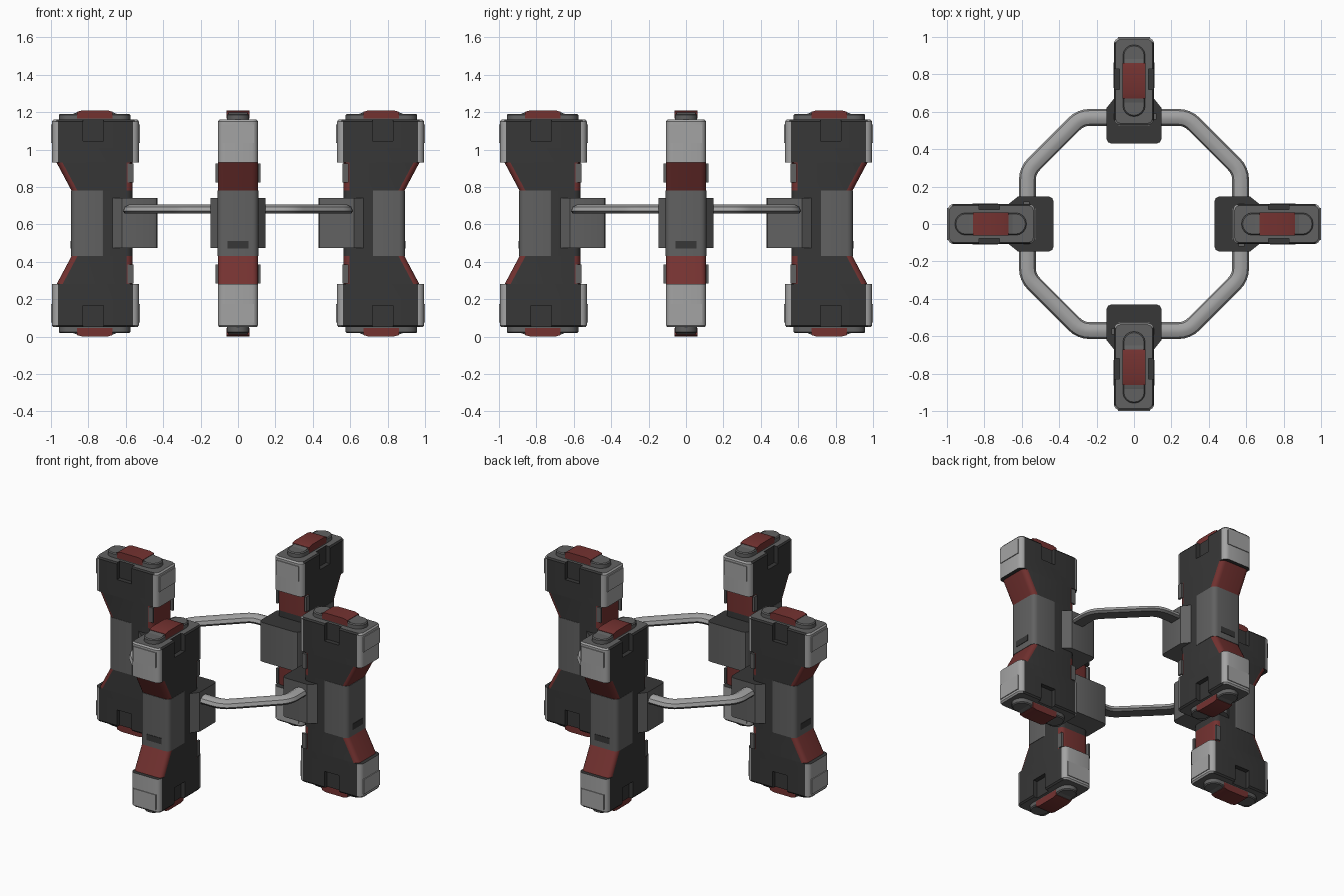
import bpy, bmesh, math
from mathutils import Matrix, Vector

if "Cube" in bpy.data.objects:
    bpy.data.objects.remove(bpy.data.objects["Cube"])

C = 0.605          # mid height, every pylon is mirrored about it
W = 0.107          # half thickness of a pylon


def material(name, rgb):
    m = bpy.data.materials.new(name)
    m.diffuse_color = (*rgb, 1)
    m.use_nodes = True
    m.node_tree.nodes["Principled BSDF"].inputs["Base Color"].default_value = m.diffuse_color
    return m


DARK = material("charcoal", (0.038, 0.038, 0.038))
GREY = material("mid grey", (0.12, 0.12, 0.12))
LIGHT = material("light grey", (0.37, 0.37, 0.37))
RED = material("dark red", (0.175, 0.032, 0.03))
MATS = [DARK, GREY, LIGHT, RED]
D, G, L, R = range(4)
pylon_parts = []


def finish(bm, name, rule, pylon=True):
    """Make an object, rule(face normal, face centre) gives the colour."""
    bmesh.ops.recalc_face_normals(bm, faces=bm.faces)
    for f in bm.faces:
        f.material_index = rule(f.normal, f.calc_center_median()) if callable(rule) else rule
    me = bpy.data.meshes.new(name)
    bm.to_mesh(me)
    bm.free()
    for m in MATS:
        me.materials.append(m)
    ob = bpy.data.objects.new(name, me)
    bpy.context.collection.objects.link(ob)
    if pylon:
        pylon_parts.append(ob)
    return ob


def rounded(x0, x1, w, r, n=4):
    pts = []
    for cx, cy, a0 in ((x1 - r, w - r, 0), (x0 + r, w - r, 90),
                       (x0 + r, r - w, 180), (x1 - r, r - w, 270)):
        for i in range(n + 1):
            a = math.radians(a0 + 90 * i / n)
            pts.append((cx + r * math.cos(a), cy + r * math.sin(a)))
    return pts


def skin(name, rings, rule, closed=False, pylon=True):
    """Skin a list of equal-length 3D rings."""
    bm = bmesh.new()
    vs = [[bm.verts.new(p) for p in ring] for ring in rings]
    n = len(vs[0])
    pairs = list(zip(vs, vs[1:])) + ([(vs[-1], vs[0])] if closed else [])
    for a, b in pairs:
        for i in range(n):
            j = (i + 1) % n
            bm.faces.new((a[i], a[j], b[j], b[i]))
    if not closed:
        bm.faces.new(vs[0])
        bm.faces.new(vs[-1])
    return finish(bm, name, rule, pylon)


def loft(name, sections, rule):
    """Sections are (z, x0, x1, half width, corner radius)."""
    return skin(name, [[(x, y, z) for x, y in rounded(x0, x1, w, r)]
                       for z, x0, x1, w, r in sections], rule)


def box(name, x0, x1, y0, y1, z0, z1, rule):
    return skin(name, [[(x0, y0, z), (x1, y0, z), (x1, y1, z), (x0, y1, z)] for z in (z0, z1)], rule)


def prism(name, profile, w, rule):
    return skin(name, [[(x, y, z) for x, z in profile] for y in (-w, w)], rule)


def cut(ob, cutters):
    for c in cutters:
        pylon_parts.remove(c)
        mod = ob.modifiers.new("cut", 'BOOLEAN')
        mod.operation, mod.solver, mod.object = 'DIFFERENCE', 'EXACT', c
    bpy.context.view_layer.update()
    me = bpy.data.meshes.new_from_object(ob.evaluated_get(bpy.context.evaluated_depsgraph_get()))
    ob.modifiers.clear()
    ob.data = me
    for c in cutters:
        bpy.data.objects.remove(c)


# Upper and lower halves of one pylon, placed on +x
for s, tag in ((1, "upper"), (-1, "lower")):
    def z(h):
        return C + s * h

    # Head: dark sides, light ends, grey outer face
    def head_rule(n, c):
        if abs(n.z) > 0.9:
            return G if abs(c.z - C) > 0.5 else D
        return L if abs(n.x) > 0.15 else D

    head = loft(tag + "_head", [(z(0.325), 0.53, 0.995, W, 0.032), (z(0.545), 0.53, 0.995, W, 0.032),
                                (z(0.555), 0.538, 0.987, W - 0.008, 0.028)], head_rule)
    cutters = [box("notch_cutter", 0.72, 0.83, y - 0.03, y + 0.03,
                   *sorted((z(0.44), z(0.6))), D) for y in (-W, W)]
    cut(head, cutters)

    # Tapered neck with red ends
    loft(tag + "_neck", [(z(0.175), 0.565, 0.89, W, 0.032), (z(0.325), 0.565, 0.97, W, 0.032)],
         lambda n, c: R if abs(n.x) > 0.15 and abs(n.z) < 0.9 else D)
    for y in (-W, W):
        box(tag + "_neck_clip", 0.56, 0.592, y - 0.012, y + 0.002,
            *sorted((z(0.22), z(0.32))), G)

    # Raised panels on the light ends
    for x in (0.53, 0.995):
        box(tag + "_end_panel", x - 0.005, x + 0.005, -0.085, 0.085,
            *sorted((z(0.43), z(0.53))), L)

    # Pill-shaped cap with a red crown
    loft(tag + "_cap", [(z(0.55), 0.575, 0.958, 0.06, 0.058), (z(0.58), 0.575, 0.958, 0.06, 0.058),
                        (z(0.586), 0.581, 0.952, 0.054, 0.053)], G)
    prism(tag + "_cap_hump", [(0.62, z(0.575)), (0.69, z(0.602)), (0.84, z(0.602)), (0.91, z(0.575))], 0.052, G)
    prism(tag + "_cap_crown", [(0.67, z(0.56)), (0.67, z(0.597)), (0.70, z(0.605)), (0.83, z(0.605)),
                               (0.86, z(0.597)), (0.86, z(0.56))], 0.061, R)

# Waist core and its grey outer shell
loft("waist_core", [(C - 0.175, 0.565, 0.885, W, 0.032), (C + 0.175, 0.565, 0.885, W, 0.032)], D)
loft("waist_shell", [(C - 0.175, 0.70, 0.893, W + 0.002, 0.032),
                     (C + 0.175, 0.70, 0.893, W + 0.002, 0.032)], G)
box("waist_vent", 0.888, 0.896, -0.055, 0.055, 0.47, 0.51, D)

# Mounting block on the inner side, narrowing towards the waist
mount = [(0.43, -0.12), (0.437, -0.138), (0.455, -0.147), (0.62, -0.147), (0.67, -W),
         (0.67, W), (0.62, 0.147), (0.455, 0.147), (0.437, 0.138), (0.43, 0.12)]
skin("mount_block", [[(x, y, h) for x, y in mount] for h in (0.475, 0.74)],
     lambda n, c: D if n.z > 0.9 else G)

# Octagonal connecting ring with rounded corners
section = [(-0.045, 0.672), (-0.036, 0.694), (-0.012, 0.706), (0.012, 0.706),
           (0.036, 0.694), (0.045, 0.672), (0.036, 0.658), (-0.036, 0.658)]
corners = [Vector((0.57, 0.285)), Vector((0.285, 0.57))]
corners = [Matrix.Rotation(math.radians(90 * k), 2) @ p for k in range(4) for p in corners]
path = []
for i, p in enumerate(corners):
    a = p + (corners[i - 1] - p).normalized() * 0.05
    b = p + (corners[(i + 1) % 8] - p).normalized() * 0.05
    path += [a * (1 - t) ** 2 + p * 2 * t * (1 - t) + b * t * t for t in (0, 0.25, 0.5, 0.75, 1)]
rings = []
for i, p in enumerate(path):
    d = (path[(i + 1) % len(path)] - p).normalized() + (p - path[i - 1]).normalized()
    out = Vector((d.y, -d.x)).normalized()
    rings.append([(p.x + out.x * o, p.y + out.y * o, h) for o, h in section])
ring = skin("connecting_ring", rings, lambda n, c: G if n.z < -0.2 else L, closed=True, pylon=False)

# Smooth the rounded corners, then repeat the pylon around the ring
bpy.ops.object.select_all(action='DESELECT')
for ob in pylon_parts + [ring]:
    ob.select_set(True)
bpy.context.view_layer.objects.active = ring
bpy.ops.object.shade_smooth_by_angle(angle=math.radians(28))
for k in range(1, 4):
    for ob in pylon_parts:
        dup = ob.copy()
        dup.matrix_world = Matrix.Rotation(math.radians(90 * k), 4, 'Z')
        bpy.context.collection.objects.link(dup)
